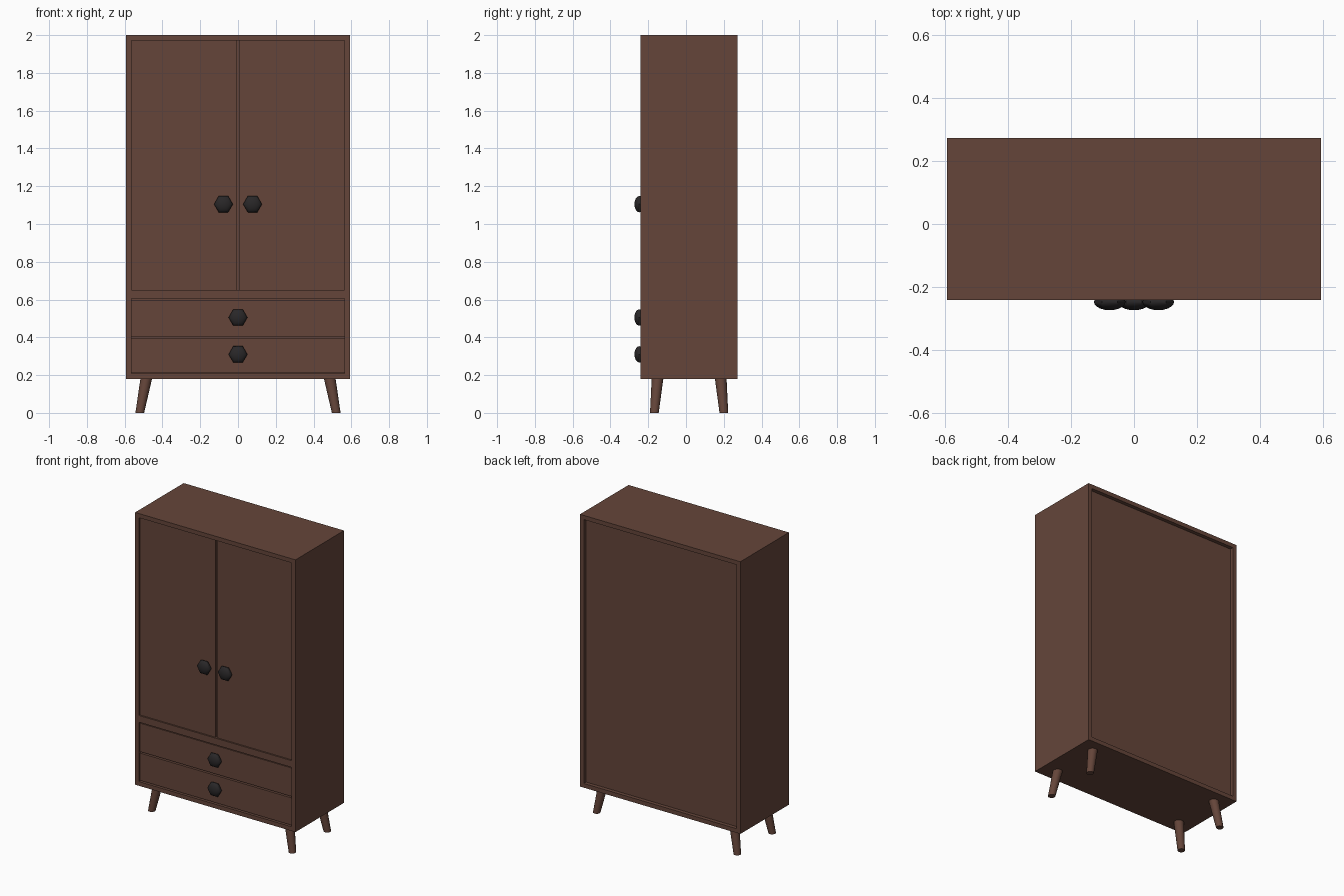
import bpy, bmesh, math
from mathutils import Matrix, Vector

if "Cube" in bpy.data.objects:
    bpy.data.objects.remove(bpy.data.objects["Cube"])


def material(name, rgb):
    m = bpy.data.materials.new(name)
    m.diffuse_color = (*rgb, 1)
    m.use_nodes = True
    m.node_tree.nodes["Principled BSDF"].inputs["Base Color"].default_value = m.diffuse_color
    return m


WOOD = material("brown wood", (0.130, 0.060, 0.042))
BLACK = material("knob black", (0.022, 0.020, 0.021))


def finish(name, bm, mat, smooth=None):
    bmesh.ops.recalc_face_normals(bm, faces=bm.faces)
    me = bpy.data.meshes.new(name)
    bm.to_mesh(me)
    bm.free()
    me.materials.append(mat)
    ob = bpy.data.objects.new(name, me)
    bpy.context.collection.objects.link(ob)
    if smooth is not None:
        bpy.ops.object.select_all(action='DESELECT')
        ob.select_set(True)
        bpy.context.view_layer.objects.active = ob
        bpy.ops.object.shade_smooth_by_angle(angle=math.radians(smooth))
    return ob


def box(name, x, y, z):
    """Box from (min, max) pairs."""
    bm = bmesh.new()
    size = [b - a for a, b in (x, y, z)]
    mid = [(a + b) / 2 for a, b in (x, y, z)]
    bmesh.ops.create_cube(bm, size=1, matrix=Matrix.Translation(mid) @ Matrix.Diagonal((*size, 1)))
    return finish(name, bm, WOOD)


W, T = 0.593, 0.028            # half width, board thickness
F, B = -0.24, 0.273            # front and back of the carcass
Z0, Z1 = 0.18, 2.0
IN = W - T                     # half width of the openings
DEPTH = (F, B)
FRONT = (F + 0.01, F + 0.03)   # recessed door and drawer fronts

# carcass
for side, s in (("left", -1), ("right", 1)):
    box(side + "_side_panel", sorted((s * IN, s * W)), DEPTH, (Z0, Z1))
box("top_panel", (-IN, IN), DEPTH, (Z1 - T, Z1))
box("bottom_panel", (-IN, IN), DEPTH, (Z0, Z0 + T))
box("middle_shelf", (-IN, IN), (F, B - 0.045), (0.605, 0.65))
box("back_panel", (-IN, IN), (B - 0.045, B - 0.025), (Z0 + T, Z1 - T))

# doors and drawer fronts
for side, s in (("left", -1), ("right", 1)):
    box(side + "_door", sorted((s * 0.007, s * IN)), FRONT, (0.65, Z1 - T))
box("lower_drawer", (-IN, IN), FRONT, (0.213, 0.395))
box("upper_drawer", (-IN, IN), FRONT, (0.405, 0.595))


# six-sided flattened knobs
def knob(name, x, z):
    bm = bmesh.new()
    bmesh.ops.create_uvsphere(bm, u_segments=6, v_segments=10, radius=1)
    bm.transform(Matrix.Translation((x, -0.247, z))
                 @ Matrix.Diagonal((0.05, 0.026, 0.05, 1))
                 @ Matrix.Rotation(math.radians(90), 4, 'X')
                 @ Matrix.Rotation(math.radians(30), 4, 'Z'))
    finish(name, bm, BLACK, 45)


knob("left_door_knob", -0.077, 1.105)
knob("right_door_knob", 0.077, 1.105)
knob("upper_drawer_knob", 0, 0.505)
knob("lower_drawer_knob", 0, 0.31)


# splayed tapered legs
def leg(name, sx, sy):
    bm = bmesh.new()
    h = Z0 + 0.005
    bmesh.ops.create_cone(bm, cap_ends=True, segments=16, radius1=0.023, radius2=0.031,
                          depth=h, matrix=Matrix.Translation((0, 0, h / 2)))
    for v in bm.verts:
        t = v.co.z / h
        v.co += Vector((sx * (0.52 - 0.035 * t), 0.0165 + sy * (0.184 - 0.017 * t), 0))
    finish(name, bm, WOOD, 40)


for n1, sy in (("front", -1), ("back", 1)):
    for n2, sx in (("left", -1), ("right", 1)):
        leg(f"{n1}_{n2}_leg", sx, sy)
